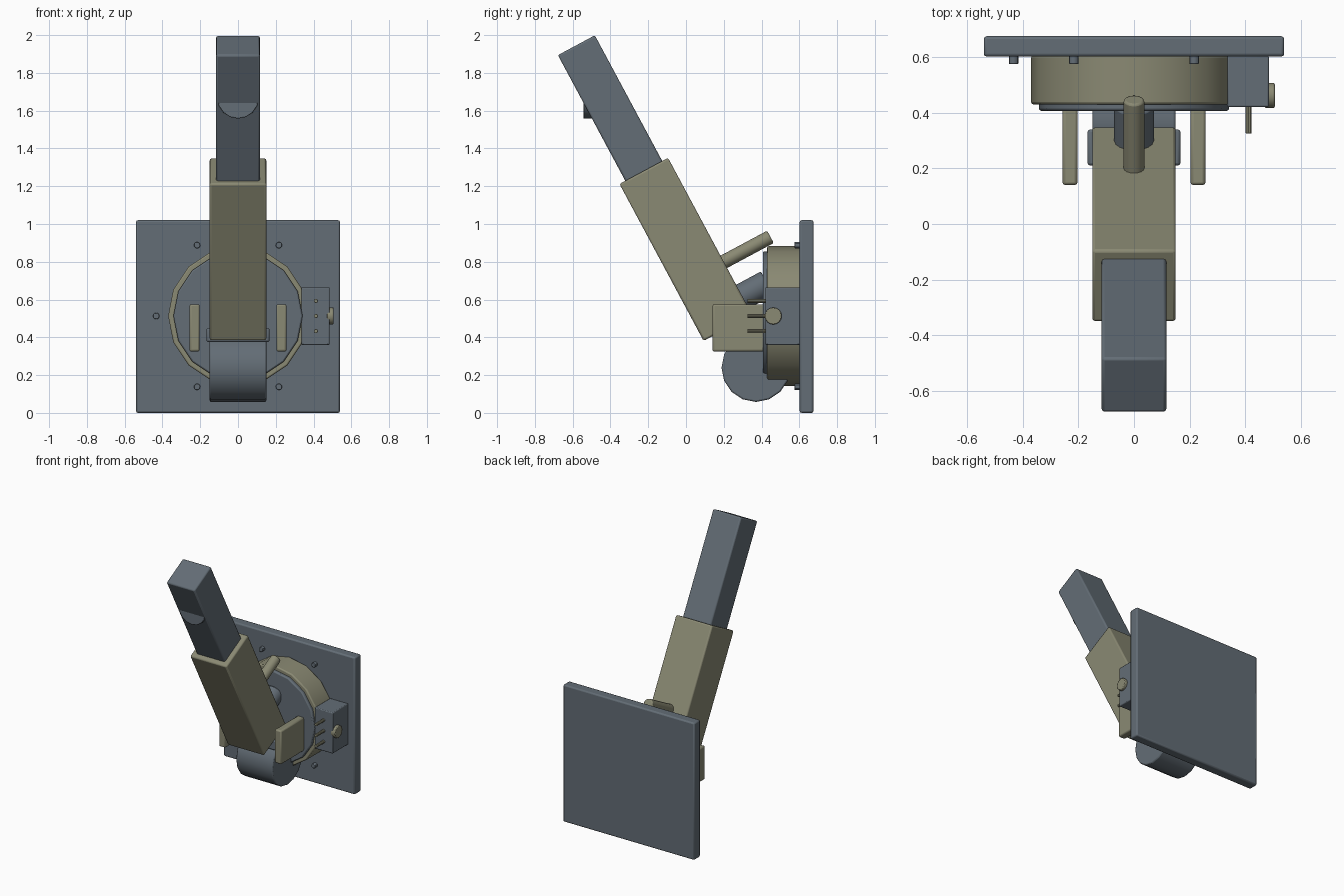
import bpy, math
from mathutils import Vector, Matrix

if "Cube" in bpy.data.objects:
    bpy.data.objects.remove(bpy.data.objects["Cube"])


def material(name, color):
    m = bpy.data.materials.new(name)
    m.diffuse_color = (*color, 1)
    m.use_nodes = True
    m.node_tree.nodes["Principled BSDF"].inputs["Base Color"].default_value = m.diffuse_color
    return m


SLATE = material("slate grey", (0.125, 0.153, 0.180))
OLIVE = material("olive drab", (0.255, 0.252, 0.172))


def finish(name, mat, bevel):
    ob = bpy.context.object
    ob.name = name
    ob.data.materials.append(mat)
    bpy.ops.object.transform_apply(location=False, rotation=False, scale=True)
    if bevel:
        mod = ob.modifiers.new("edge bevel", 'BEVEL')
        mod.width = bevel
        mod.segments = 2
        mod.limit_method = 'ANGLE'
        mod.angle_limit = math.radians(40)
    bpy.ops.object.shade_smooth_by_angle(angle=math.radians(30))
    return ob


def box(name, mat, lo, hi, bevel=0.01):
    lo, hi = Vector(lo), Vector(hi)
    bpy.ops.mesh.primitive_cube_add(size=1, location=(lo + hi) / 2)
    bpy.context.object.scale = hi - lo
    return finish(name, mat, bevel)


def rod(name, mat, a, b, radius, sides=16, bevel=0.008):
    a, b = Vector(a), Vector(b)
    bpy.ops.mesh.primitive_cylinder_add(
        vertices=sides, radius=radius, depth=(b - a).length, location=(a + b) / 2,
        rotation=(b - a).to_track_quat('Z', 'Y').to_euler())
    return finish(name, mat, bevel)


# Wall plate with a ring of bolts (the one on the right is under the box)
CZ = 0.513
box("wall_plate", SLATE, (-0.54, 0.602, 0.0), (0.54, 0.675, 1.02))
for i in range(1, 6):
    a = math.radians(60 * i)
    x, z = 0.433 * math.cos(a), CZ + 0.433 * math.sin(a)
    rod("plate_bolt", SLATE, (x, 0.61, z), (x, 0.575, z), 0.017, 12, 0.003)

# Round housing and its face disc
rod("housing_ring", OLIVE, (0, 0.605, CZ), (0, 0.43, CZ), 0.37, 16)
rod("face_disc", SLATE, (0, 0.45, CZ), (0, 0.407, CZ), 0.342, 16)

# Control box with knob and three pins
box("control_box", SLATE, (0.335, 0.42, 0.36), (0.485, 0.605, 0.665), 0.006)
rod("control_knob", OLIVE, (0.47, 0.462, CZ), (0.506, 0.462, CZ), 0.045, 16, 0.005)
for dz in (-0.08, 0, 0.08):
    rod("control_pin", OLIVE, (0.412, 0.43, CZ + dz), (0.412, 0.325, CZ + dz), 0.011, 10, 0.002)

# Cheek plates either side of the arm
for s in (-1, 1):
    box("cheek_plate", OLIVE, (s * 0.23 - 0.027, 0.14, 0.325), (s * 0.23 + 0.027, 0.415, 0.575))

# Lower drum and pivot block
rod("lower_drum", SLATE, (-0.15, 0.37, 0.24), (0.15, 0.37, 0.24), 0.182, 16)
box("pivot_block", SLATE, (-0.167, 0.21, 0.375), (0.167, 0.34, 0.45))

# Leaning telescopic arm, built along its own axis
TILT = math.radians(28.2)
ALONG = Vector((0, -math.sin(TILT), math.cos(TILT)))
OUT = Vector((0, math.cos(TILT), math.sin(TILT)))
BASE = Vector((0, 0.222, 0.45))


def arm(name, mat, half_x, half_y, start, end):
    ob = box(name, mat, (-half_x, -half_y, start), (half_x, half_y, end))
    ob.matrix_world = (Matrix.Translation(BASE) @ Matrix.Rotation(TILT, 4, 'X')
                       @ ob.matrix_basis)
    return ob


arm("outer_tube", OLIVE, 0.15, 0.146, 0.0, 0.943)
arm("inner_tube", SLATE, 0.116, 0.111, 0.75, 1.698)

# Round lens let into the underside of the inner tube
rod("tube_lens", SLATE, (0, -0.40, 1.668), (0, -0.543, 1.668), 0.11, 16, 0.004)

# Struts between the tube and the housing
tip = Vector((0, 0.447, 0.932))
rod("handle_rod", OLIVE, tip - OUT * 0.33, tip, 0.037, 16)
root = Vector((0, 0.43, 0.686))
rod("support_rod", SLATE, root - OUT * 0.3, root, 0.071, 16)
